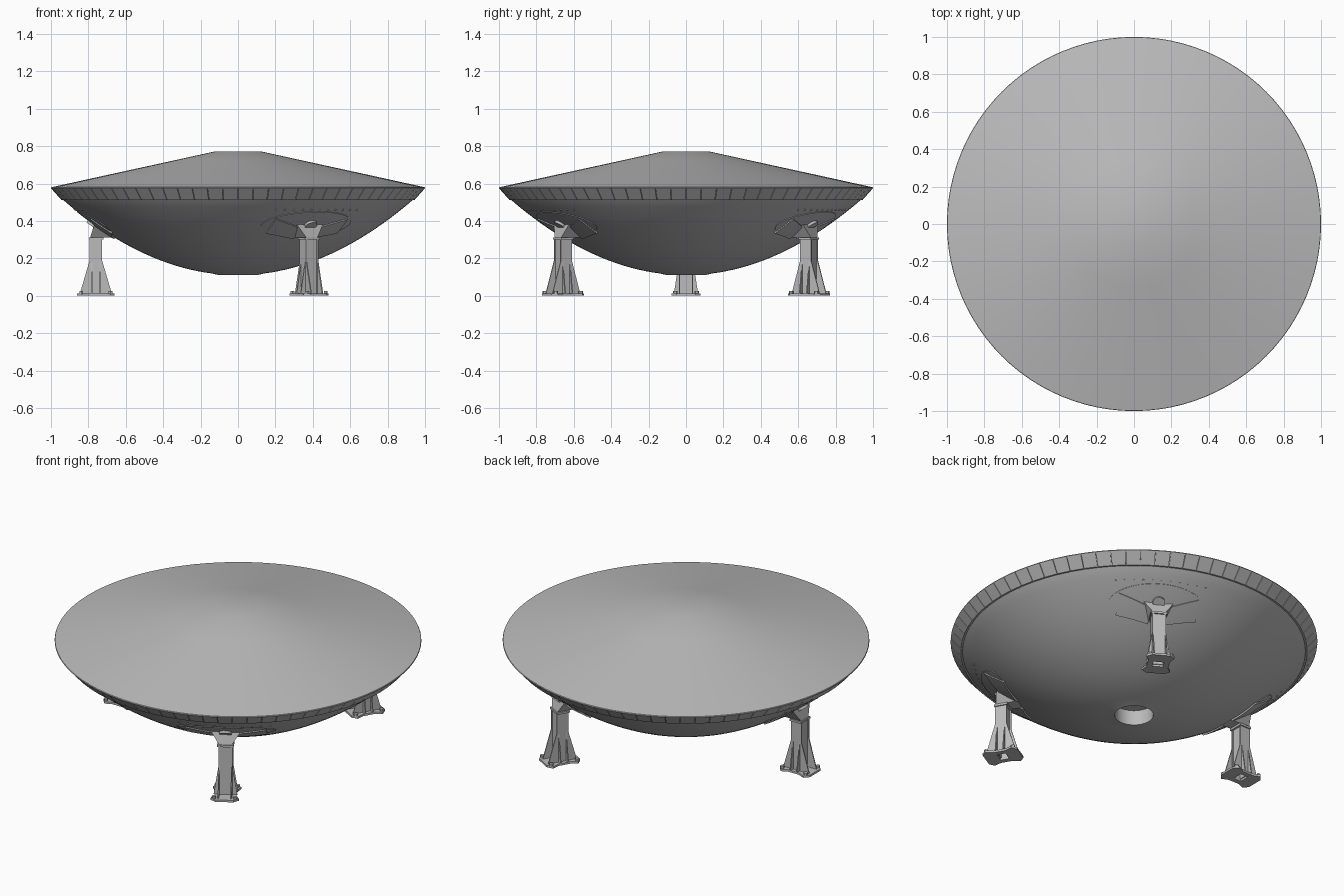
import bpy, bmesh, math
from mathutils import Matrix, Vector

cube = bpy.data.objects.get("Cube")
if cube:
    bpy.data.objects.remove(cube)


def material(name, value):
    m = bpy.data.materials.new(name)
    m.use_nodes = True
    col = (value, value, value, 1)
    m.diffuse_color = col
    m.node_tree.nodes["Principled BSDF"].inputs["Base Color"].default_value = col
    return m


GREY = material("painted grey", 0.5)


def finish(bm, name, smooth=None, turn=0.0):
    bmesh.ops.recalc_face_normals(bm, faces=bm.faces[:])
    bm.transform(Matrix.Rotation(turn, 4, "Z"))
    me = bpy.data.meshes.new(name)
    bm.to_mesh(me)
    bm.free()
    ob = bpy.data.objects.new(name, me)
    bpy.context.collection.objects.link(ob)
    me.materials.append(GREY)
    if smooth:
        bpy.ops.object.select_all(action="DESELECT")
        ob.select_set(True)
        bpy.context.view_layer.objects.active = ob
        bpy.ops.object.shade_smooth_by_angle(angle=math.radians(smooth))
    return ob


def lathe(name, profile, sides=96, smooth=35):
    """Revolve (radius, height) points; a closed loop when ends match."""
    bm = bmesh.new()
    rings = []
    for r, z in profile:
        rings.append([bm.verts.new((r * math.cos(a), r * math.sin(a), z))
                      for a in (math.tau * i / sides for i in range(sides))])
    for lo, hi in zip(rings, rings[1:]):
        for i in range(sides):
            j = (i + 1) % sides
            bm.faces.new((lo[i], lo[j], hi[j], hi[i]))
    bm.faces.new(rings[-1])
    return finish(bm, name, smooth)


def prism(bm, points, offset):
    """Extrude a planar polygon along a vector."""
    offset = Vector(offset)
    a = [bm.verts.new(p) for p in points]
    b = [bm.verts.new(Vector(p) + offset) for p in points]
    bm.faces.new(a)
    bm.faces.new(b[::-1])
    for i in range(len(a)):
        j = (i + 1) % len(a)
        bm.faces.new((a[i], a[j], b[j], b[i]))


def box(bm, x, y, z):
    prism(bm, [(x[0], y[0], z[0]), (x[1], y[0], z[0]), (x[1], y[1], z[0]), (x[0], y[1], z[0])],
          (0, 0, z[1] - z[0]))


def cylinder(bm, r, h, matrix, sides=12):
    bmesh.ops.create_cone(bm, cap_ends=True, segments=sides, radius1=r, radius2=r,
                          depth=h, matrix=matrix)


def dish_z(r):
    return 0.11 + 0.46 * r * r


def on_dish(t, z, lift=0.0):
    """Point on the dish near the +x side, pushed out along its normal."""
    r = math.sqrt((z - 0.11) / 0.46)
    p = Vector((math.sqrt(r * r - t * t), t, z))
    n = Vector((0.92 * p.x, 0.92 * p.y, -1)).normalized()
    return p + n * lift, n


def dish_plate(bm, edge, thick, rows=8):
    """Thin plate hugging the dish; edge(s) gives t, low z, high z."""
    grid = []
    for i in range(rows + 1):
        t, lo, hi = edge(i / rows)
        grid.append([[bm.verts.new(on_dish(t, lo + (hi - lo) * k / 4, d)[0])
                      for k in range(5)] for d in (thick, -0.004)])
    for (a, a2), (b, b2) in zip(grid, grid[1:]):
        for k in range(4):
            bm.faces.new((a[k], a[k + 1], b[k + 1], b[k]))
            bm.faces.new((a2[k], b2[k], b2[k + 1], a2[k + 1]))
        for k in (0, 4):
            bm.faces.new((a[k], b[k], b2[k], a2[k]))
    for a, a2 in (grid[0], grid[-1]):
        for k in range(4):
            bm.faces.new((a[k], a2[k], a2[k + 1], a[k + 1]))


# Conical cover with a flat crown
lathe("cover", [(0.985, 0.57), (1.0, 0.575), (0.998, 0.58), (0.78, 0.628),
                (0.56, 0.676), (0.34, 0.724), (0.13, 0.77)])

# Bowl with an open drain well in its flat bottom
radii = [0.14 + 0.79 * i / 20 for i in range(21)]
lathe("bowl", [(0.985, 0.57)] + [(r, dish_z(r)) for r in reversed(radii)]
      + [(0.105, 0.111), (0.105, 0.2)])

# Rim skirt made of separate panels
bm = bmesh.new()
panels = 76
section = [(1.0, 0.575), (0.945, 0.513), (0.92, 0.513), (0.97, 0.57)]
for i in range(panels):
    step = math.tau / panels
    ends = []
    for a in (i * step + 0.0015, (i + 1) * step - 0.0015):
        ends.append([bm.verts.new((r * math.cos(a), r * math.sin(a), z)) for r, z in section])
    bm.faces.new(ends[0])
    bm.faces.new(ends[1][::-1])
    for k in range(4):
        m = (k + 1) % 4
        bm.faces.new((ends[0][k], ends[0][m], ends[1][m], ends[1][k]))
finish(bm, "rim_skirt_panels")

R = 0.76  # distance of every leg from the centre
for n, turn in enumerate((math.pi / 3, math.pi, -math.pi / 3), 1):
    tag = f"leg_{n}_"

    # Notched foot plate with a square opening
    bm = bmesh.new()
    outer = [(0.10, 0.05), (0.075, 0.078), (0.035, 0.06), (-0.035, 0.06), (-0.075, 0.078),
             (-0.10, 0.05)]
    outer += [(x, -y) for x, y in reversed(outer)]
    inner = [(0.025, 0.015), (0.025, 0.03), (0.01, 0.03), (-0.01, 0.03), (-0.025, 0.03),
             (-0.025, 0.015)]
    inner += [(x, -y) for x, y in reversed(inner)]
    loops = [[bm.verts.new((R + x, y, z)) for x, y in pts]
             for pts, z in ((outer, 0), (outer, 0.012), (inner, 0.012), (inner, 0))]
    for a, b in zip(loops, loops[1:] + loops[:1]):
        for i in range(12):
            j = (i + 1) % 12
            bm.faces.new((a[i], a[j], b[j], b[i]))
    finish(bm, tag + "foot_plate", turn=turn)

    # Anchor bolts
    bm = bmesh.new()
    for x in (-0.078, 0.078):
        for y in (-0.058, 0.058):
            cylinder(bm, 0.012, 0.014, Matrix.Translation((R + x, y, 0.018)), 6)
    finish(bm, tag + "anchor_bolts", turn=turn)

    # Hollow box column with a cap
    bm = bmesh.new()
    for s in (-1, 1):
        y = sorted((s * 0.03, s * 0.038))
        x = sorted((R + s * 0.02, R + s * 0.028))
        box(bm, (R - 0.034, R + 0.034), y, (0.012, 0.30))
        box(bm, x, (-0.03, 0.03), (0.012, 0.30))
    box(bm, (R - 0.04, R + 0.036), (-0.045, 0.045), (0.30, 0.312))
    finish(bm, tag + "column", turn=turn)

    # Triangular gussets around the column foot
    bm = bmesh.new()
    for s in (-1, 1):
        for y in (-0.038, 0.032):
            prism(bm, [(R + s * 0.03, y, 0.012), (R + s * 0.085, y, 0.012),
                       (R + s * 0.08, y, 0.03), (R + s * 0.03, y, 0.2)], (0, 0.006, 0))
        for x in (-0.025, 0.019):
            prism(bm, [(R + x, s * 0.035, 0.012), (R + x, s * 0.065, 0.012),
                       (R + x, s * 0.062, 0.03), (R + x, s * 0.035, 0.2)], (0.006, 0, 0))
    finish(bm, tag + "gussets", turn=turn)

    # Flared bracket between the column and the bowl
    bm = bmesh.new()
    low = [bm.verts.new((R + x, y, 0.312)) for x, y in
           ((0.03, -0.035), (0.03, 0.035), (-0.09, 0.04), (-0.09, -0.04))]
    high = [bm.verts.new(on_dish(y, z, -0.003)[0]) for y, z in
            ((-0.085, 0.385), (0.085, 0.385), (0.05, 0.314), (-0.05, 0.314))]
    bm.faces.new(low)
    bm.faces.new(high[::-1])
    for i in range(4):
        j = (i + 1) % 4
        bm.faces.new((low[i], low[j], high[j], high[i]))
    finish(bm, tag + "bracket", turn=turn)

    # Round boss above the bracket
    bm = bmesh.new()
    p, normal = on_dish(0, 0.385, 0.004)
    cylinder(bm, 0.034, 0.024, Matrix.Translation(p) @ normal.to_track_quat("Z", "Y").to_matrix().to_4x4(), 24)
    finish(bm, tag + "boss", 35, turn)

    # Pair of angled mounting wings and the thin oval backing
    bm = bmesh.new()
    for s in (-1, 1):
        dish_plate(bm, lambda k: (s * (0.04 + 0.18 * k), 0.31 + 0.03 * k, 0.365 + 0.05 * k), 0.009)
    finish(bm, tag + "wings", 30, turn)
    bm = bmesh.new()

    def oval(k):
        h = 0.065 * math.sin(math.pi * min(max(k, 0.03), 0.97))
        return -0.27 * math.cos(math.pi * k), 0.385 - h, 0.385 + h

    dish_plate(bm, oval, 0.003, 20)
    finish(bm, tag + "oval_backing", 30, turn)

    # Row of rivets above the wings
    bm = bmesh.new()
    for i in range(11):
        p, normal = on_dish(-0.25 + 0.05 * i, 0.46, 0.001)
        cylinder(bm, 0.005, 0.006, Matrix.Translation(p) @ normal.to_track_quat("Z", "Y").to_matrix().to_4x4(), 6)
    finish(bm, tag + "rivets", turn=turn)
